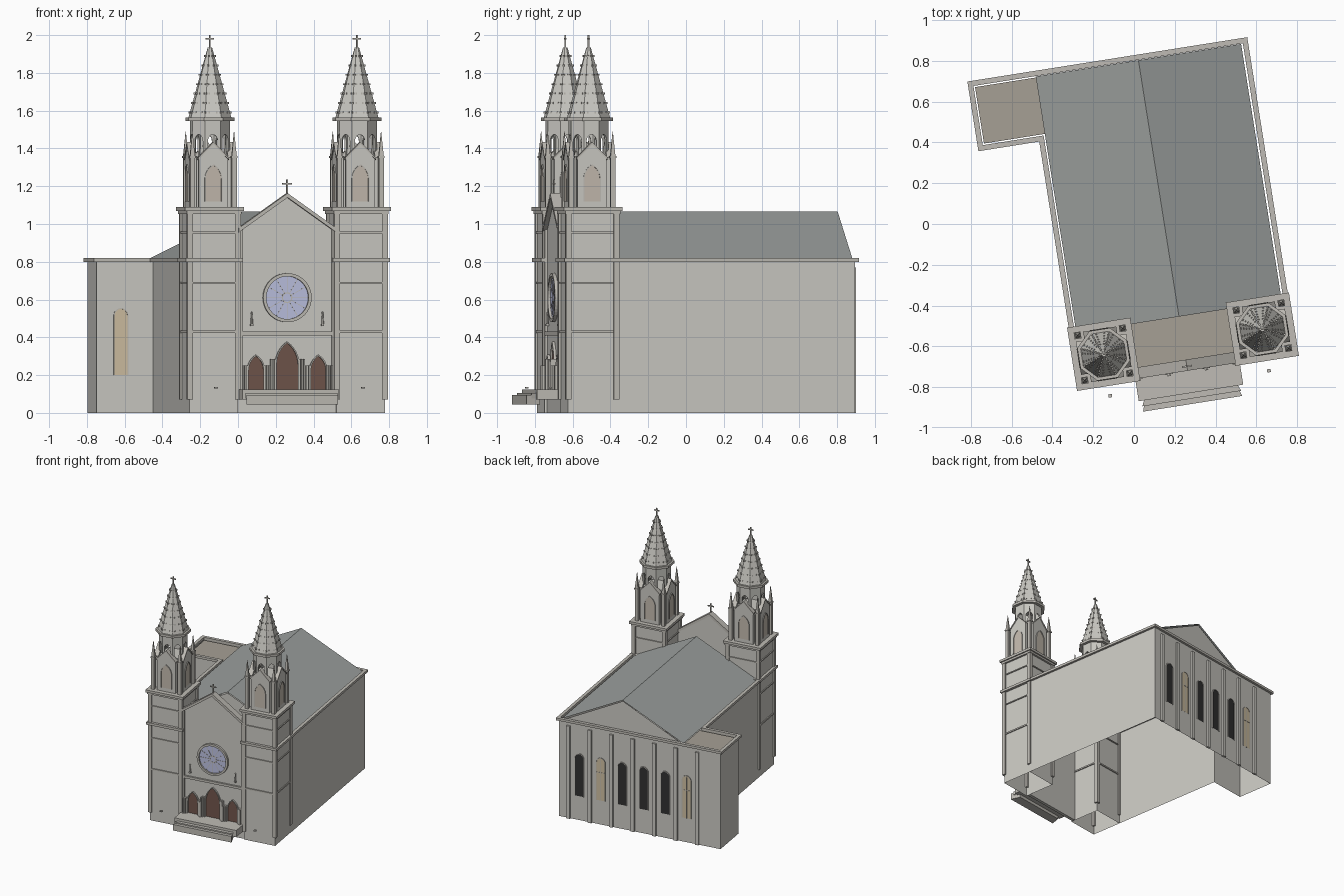
import bpy, bmesh
from math import sin, cos, tan, pi, radians
from mathutils import Matrix, Vector

if "Cube" in bpy.data.objects:
    bpy.data.objects.remove(bpy.data.objects["Cube"])

# the whole building is turned about 9 degrees; parts are built in its own axes
TURN = Matrix.Rotation(radians(9), 4, 'Z')
MID = 0.147                      # centre line of the nave
TOWERS = [(-0.247, -0.608), (0.541, -0.608)]
T = Matrix.Translation


def mat(name, *c):
    m = bpy.data.materials.new(name)
    m.diffuse_color = (*c, 1)
    m.use_nodes = True
    m.node_tree.nodes["Principled BSDF"].inputs["Base Color"].default_value = m.diffuse_color
    return m


STONE = mat("stone", 0.60, 0.59, 0.55)
TRIM = mat("trim", 0.52, 0.50, 0.46)
ROOF = mat("roof", 0.34, 0.36, 0.35)
FLAT = mat("flat_roof", 0.38, 0.35, 0.30)
WOOD = mat("wood", 0.16, 0.09, 0.07)
GLASS = mat("blue_glass", 0.50, 0.53, 0.75)
TAN = mat("tan_glass", 0.62, 0.52, 0.36)
NICHE = mat("niche", 0.55, 0.49, 0.42)
DARK = mat("dark", 0.03, 0.03, 0.03)


def finish(name, bm, m=STONE):
    bmesh.ops.recalc_face_normals(bm, faces=bm.faces[:])
    me = bpy.data.meshes.new(name)
    bm.to_mesh(me)
    bm.free()
    me.materials.append(m)
    ob = bpy.data.objects.new(name, me)
    ob.matrix_world = TURN
    bpy.context.collection.objects.link(ob)
    return ob


def box(bm, x0, x1, y0, y1, z0, z1, M=Matrix()):
    bmesh.ops.create_cube(bm, size=1, matrix=M @ T(((x0+x1)/2, (y0+y1)/2, (z0+z1)/2))
                          @ Matrix.Diagonal((x1-x0, y1-y0, z1-z0, 1)))


def slab(bm, pts, M=Matrix(), thick=0.0):
    """Upright outline in x,z, thickened towards +y."""
    f = bm.faces.new([bm.verts.new(M @ Vector((a, 0, b))) for a, b in pts])
    if thick:
        r = bmesh.ops.extrude_face_region(bm, geom=[f], use_keep_orig=True)
        d = M.to_3x3() @ Vector((0, thick, 0))
        bmesh.ops.translate(bm, vec=d, verts=[v for v in r["geom"] if isinstance(v, bmesh.types.BMVert)])


def arch(h, z0, spring, top, amax=60, n=6):
    """Arch outline from bottom left to bottom right; amax 90 is round, 60 pointed."""
    a = [radians(amax) * i / n for i in range(n + 1)]
    k = cos(a[-1])
    left = [(-h * (cos(t) - k) / (1 - k), spring + (top - spring) * sin(t) / sin(a[-1])) for t in a]
    return [(-h, z0)] + left + [(-x, z) for x, z in left[-2::-1]] + [(h, z0)]


def arch_rim(bm, h, z0, spring, top, w, M, thick, amax=60):
    slab(bm, arch(h + w, z0, spring, top + w, amax) + arch(h, z0, spring, top, amax)[::-1], M, thick)


def band(bm, path, z0, z1, out, inn):
    """Moulding following a right-angled open path, outside on the right."""
    p = [Vector(q) for q in path]
    nor = [Vector(((b - a).y, -(b - a).x)).normalized() for a, b in zip(p, p[1:])]
    rows = []
    for i, q in enumerate(p):
        d = nor[0] if i == 0 else nor[-1] if i == len(p)-1 else nor[i-1] + nor[i]
        rows.append([bm.verts.new((*(q + d * o), z)) for o, z in ((out, z0), (out, z1), (-inn, z1), (-inn, z0))])
    for a, b in zip(rows, rows[1:]):
        for k in range(4):
            bm.faces.new((a[k], a[(k+1) % 4], b[(k+1) % 4], b[k]))
    bm.faces.new(rows[0])
    bm.faces.new(rows[-1])


def cone(bm, r1, r2, z0, z1, cx, cy, n=8):
    bmesh.ops.create_cone(bm, cap_ends=True, segments=n, radius1=r1, radius2=r2, depth=z1-z0,
                          matrix=T((cx, cy, (z0+z1)/2)) @ Matrix.Rotation(pi / n, 4, 'Z'))


def cross(bm, cx, cy, z0, z1, arm):
    zc = z0 + (z1 - z0) * 0.7
    box(bm, cx-.004, cx+.004, cy-.004, cy+.004, z0-.02, z1)
    box(bm, cx-arm, cx+arm, cy-.004, cy+.004, zc-.004, zc+.004)


# nave and side annex walls, open below, with eaves cornice
PATH = [(.674, -.477), (.674, .80), (-.68, .80), (-.68, .49), (-.378, .49), (-.378, -.477)]
bm = bmesh.new()
for a, b in zip(PATH, PATH[1:]):
    bm.faces.new([bm.verts.new(v) for v in ((*a, 0), (*b, 0), (*b, .81), (*a, .81))])
finish("nave_walls", bm)
bm = bmesh.new()
band(bm, PATH, .80, .82, .018, .008)
finish("eaves_cornice", bm, TRIM)

# roofs and gable ends
bm = bmesh.new()
for s in (-1, 1):
    bm.faces.new([bm.verts.new(v) for v in ((MID, -.483, 1.065), (MID, .79, 1.065),
                                            (MID+s*.51, .79, .81), (MID+s*.51, -.483, .81))])
finish("nave_roof", bm, ROOF)
bm = bmesh.new()
for y in (-.478, .782):
    slab(bm, [(-.5, .80), (.5, .80), (0, 1.055)], T((MID, y, 0)))
finish("roof_gables", bm)
bm = bmesh.new()
box(bm, -.665, -.36, .505, .785, .79, .80)
box(bm, -.116, .41, -.71, -.483, .79, .80)
finish("flat_roofs", bm, FLAT)

# rear pilasters and arched windows, plus the annex front window
bm = bmesh.new()
for i in range(7):
    u = .594 - .18 * i
    box(bm, u-.015, u+.015, .795, .814, 0, .77)
finish("rear_pilasters", bm)
dark, tan_, rims = bmesh.new(), bmesh.new(), bmesh.new()
for i in range(7):
    M = (T((-.55, .49, 0)) if i == 6 else T((.504 - .18 * i, .80, 0)) @ Matrix.Rotation(pi, 4, 'Z'))
    b = tan_ if i in (1, 5, 6) else dark
    slab(b, arch(.034, .2, .515, .55, 90), M @ T((0, -.003, 0)))
    arch_rim(rims, .034, .2, .515, .55, .005, M @ T((0, -.006, 0)), .006, 90)
    if i in (1, 5):
        box(rims, -.002, .002, -.005, 0, .2, .54, M)
        box(rims, -.034, .034, -.005, 0, .43, .434, M)
finish("dark_windows", dark, DARK)
finish("tan_windows", tan_, TAN)
finish("window_rims", rims, TRIM)

# front facade with gable, coping and cross
bm = bmesh.new()
slab(bm, [(-.262, 0), (.262, 0), (.262, .96), (0, 1.145), (-.262, .96)], T((MID, -.728, 0)), .025)
finish("facade", bm)
bm = bmesh.new()
slab(bm, [(-.262, .955), (0, 1.14), (.262, .955), (.262, .978), (0, 1.163), (-.262, .978)],
     T((MID, -.752, 0)), .055)
for s in (-1, 1):
    box(bm, MID+s*.25-.012, MID+s*.25+.012, -.742, -.72, .07, .97)
box(bm, -.11, .40, -.742, -.72, .41, .43)
cross(bm, MID, -.73, 1.16, 1.235, .025)
finish("facade_trim", bm, TRIM)

# rose window
F = T((MID, -.728, .61)) @ Matrix.Rotation(pi/2, 4, 'X')
bm = bmesh.new()
bmesh.ops.create_circle(bm, cap_ends=True, segments=40, radius=.115, matrix=F @ T((0, 0, .004)))
finish("rose_glass", bm, GLASS)
bm = bmesh.new()
for r0, r1, h in ((.113, .13, .018), (.022, .028, .006)):
    ring = [[bm.verts.new(F @ Vector((r*cos(2*pi*i/40), r*sin(2*pi*i/40), z)))
             for r, z in ((r0, 0), (r0, h), (r1, h), (r1, 0))] for i in range(40)]
    for i in range(40):
        a, b = ring[i], ring[(i+1) % 40]
        for k in range(4):
            bm.faces.new((a[k], a[(k+1) % 4], b[(k+1) % 4], b[k]))
for i in range(12):
    box(bm, .025, .114, -.0015, .0015, 0, .006, F @ Matrix.Rotation(2*pi*i/12, 4, 'Z'))
finish("rose_tracery", bm, TRIM)

# three pointed doors with stepped jamb columns
doors, jambs = bmesh.new(), bmesh.new()
for u, h, sp, top, col in ((MID, .058, .25, .37, .285), (MID-.167, .04, .225, .30, .25), (MID+.167, .04, .225, .30, .25)):
    slab(doors, arch(h, .12, sp, top), T((u, -.732, 0)))
    arch_rim(jambs, h, .12, sp, top, .008, T((u, -.742, 0)), .016)
    for s in (-1, 1):
        for k in range(3):
            x = u + s * (h + .008 + k * .011)
            box(jambs, x-.004, x+.004, -.748-.008*k, -.725, .12, col)
finish("doors", doors, WOOD)
finish("door_jambs", jambs, TRIM)

# small figures on the facade and lamps before the towers
bm = bmesh.new()
for s in (-1, 1):
    x = MID + s * .19
    box(bm, x-.007, x+.007, -.745, -.725, .46, .47)
    cone(bm, .007, .004, .47, .525, x, -.736, 6)
    bmesh.ops.create_icosphere(bm, subdivisions=1, radius=.006, matrix=T((x, -.736, .53)))
for cx, cy in TOWERS:
    box(bm, cx-.009, cx+.009, -.822, -.806, .128, .138)
finish("figures_and_lamps", bm, TRIM)

# entrance platform and flared stair
bm = bmesh.new()
box(bm, -.113, .406, -.862, -.725, .07, .125)
for z0, z1, y in ((.075, .105, -.89), (.045, .095, -.916)):
    lo = [bm.verts.new((x, v, z0)) for x, v in ((-.1, y), (.392, y), (.37, -.84), (-.075, -.84))]
    f = bm.faces.new(lo)
    r = bmesh.ops.extrude_face_region(bm, geom=[f], use_keep_orig=True)
    bmesh.ops.translate(bm, vec=(0, 0, z1-z0), verts=[v for v in r["geom"] if isinstance(v, bmesh.types.BMVert)])
finish("entrance_steps", bm, TRIM)

# twin towers
for side, (cx, cy) in zip(("left", "right"), TOWERS):
    h = .131
    C = T((cx, cy, 0))
    # square shaft, open below
    bm = bmesh.new()
    box(bm, cx-h, cx+h, cy-h, cy+h, 0, 1.07)
    bmesh.ops.delete(bm, geom=[f for f in bm.faces if f.calc_center_median().z < .01], context='FACES_ONLY')
    finish(side + "_tower_shaft", bm)
    # corner pilasters, string courses and top cornice
    bm = bmesh.new()
    for sx in (-1, 1):
        for sy in (-1, 1):
            x, y = cx + sx * (h-.003), cy + sy * (h-.003)
            box(bm, x-.015, x+.015, y-.015, y+.015, .07, 1.07)
    for z, t, o in ((.43, .006, .008), (.69, .004, .008), (.81, .01, .022), (.955, .004, .008),
                    (1.062, .008, .016), (1.08, .01, .026)):
        o += h
        box(bm, cx-o, cx+o, cy-o, cy+o, z-t, z+t)
    finish(side + "_tower_trim", bm, TRIM)
    # octagonal belfry with open upper arches, four gabled fronts
    bm, niche, rim = bmesh.new(), bmesh.new(), bmesh.new()
    ap = .1
    w = ap * tan(pi/8)
    cone(bm, ap/cos(pi/8), ap/cos(pi/8), 1.09, 1.36, cx, cy)
    for i in range(8):
        M = C @ Matrix.Rotation(i * pi/4, 4, 'Z')
        slab(bm, [(w, 1.36), (w, 1.55), (-w, 1.55), (-w, 1.36)] + arch(.026, 1.36, 1.44, 1.475, 80),
             M @ T((0, -ap, 0)), .012)
        if i % 2 == 0:
            slab(bm, [(-.078, 1.09), (.078, 1.09), (.078, 1.345), (0, 1.425), (-.078, 1.345)],
                 M @ T((0, -.12, 0)), .035)
            slab(rim, [(-.082, 1.34), (0, 1.422), (.082, 1.34), (.082, 1.352), (0, 1.435), (-.082, 1.352)],
                 M @ T((0, -.125, 0)), .04)
            slab(niche, arch(.041, 1.12, 1.24, 1.31), M @ T((0, -.122, 0)))
            arch_rim(rim, .041, 1.12, 1.24, 1.31, .006, M @ T((0, -.127, 0)), .008)
        else:
            # corner pinnacle
            px, py, _ = M @ Vector((0, -.158, 0))
            box(rim, px-.013, px+.013, py-.013, py+.013, 1.09, 1.36)
            box(rim, px-.017, px+.017, py-.017, py+.017, 1.35, 1.36)
            cone(rim, .018, .001, 1.36, 1.49, px, py, 4)
    finish(side + "_belfry", bm)
    finish(side + "_belfry_niches", niche, NICHE)
    finish(side + "_belfry_trim", rim, TRIM)
    # spire with crockets, collar and cross
    bm, trim = bmesh.new(), bmesh.new()
    cone(bm, .118, .012, 1.56, 1.935, cx, cy)
    cone(trim, .133, .133, 1.545, 1.565, cx, cy)
    for i in range(8):
        for k in range(7):
            t = (k + .6) / 7.5
            r = .118 + (.012 - .118) * t
            z = 1.56 + .375 * t
            M = C @ Matrix.Rotation(i*pi/4 + pi/8, 4, 'Z')
            box(trim, r-.004, r+.007, -.004, .004, z-.005, z+.005, M)
            if k < 5:
                M = C @ Matrix.Rotation(i*pi/4, 4, 'Z')
                for s in (-1, 1):
                    a = r * cos(pi/8)
                    y = s * r * .18
                    box(trim, a-.004, a+.003, y-.004, y+.004, z-.005, z+.005, M)
    cross(trim, cx, cy, 1.935, 2.0, .022)
    finish(side + "_spire", bm)
    finish(side + "_spire_trim", trim, TRIM)
